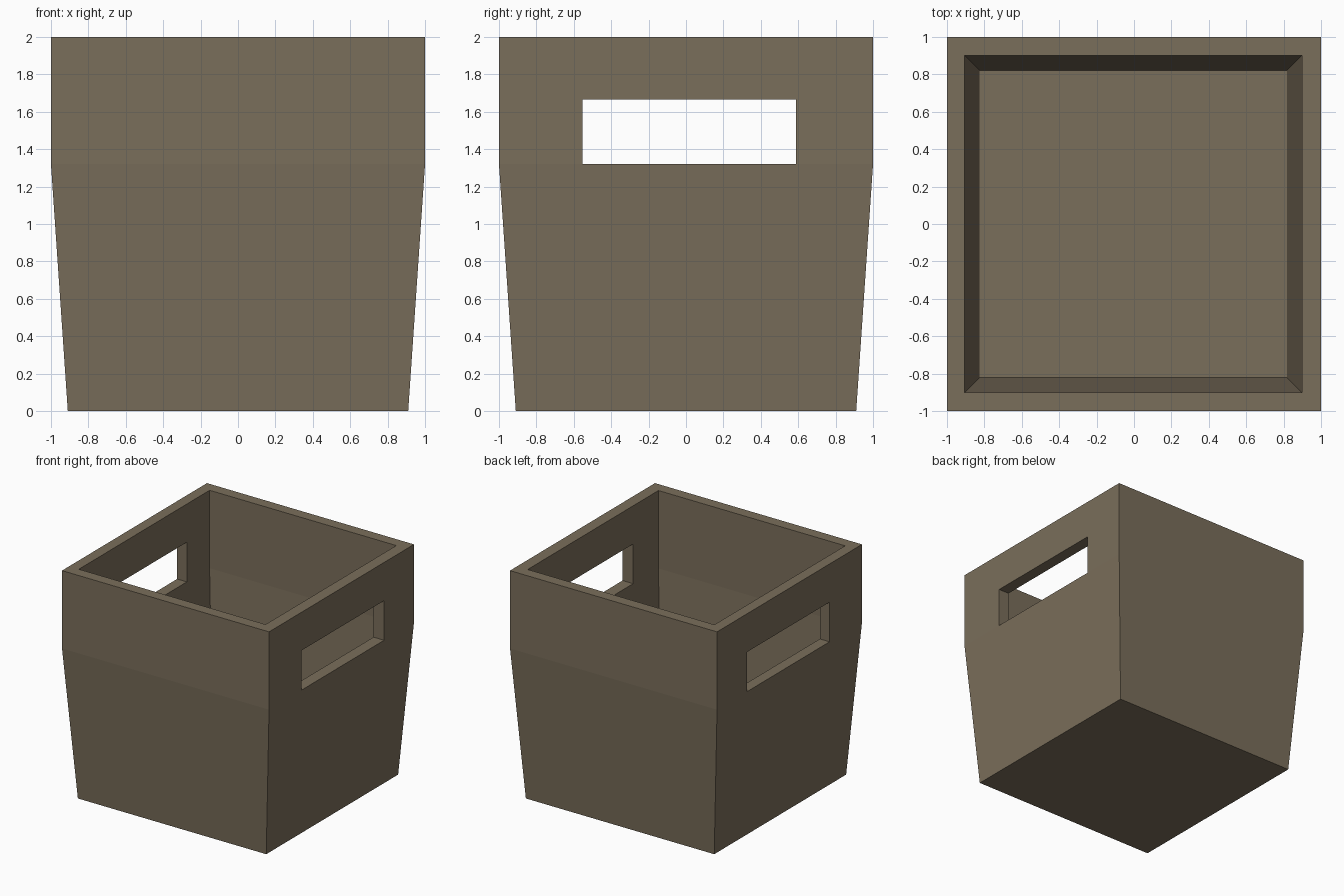
import bpy, bmesh

if "Cube" in bpy.data.objects:
    bpy.data.objects.remove(bpy.data.objects["Cube"])

KINK, TOP, FLOOR = 1.32, 2.0, 0.14
HOLE_Y, HOLE_Z = (-0.553, 0.588), (KINK, 1.666)

# Square rings from the outer base, over the rim, down to the inner floor:
# (half size, height, x offset)
rings = [(0.91, 0, 0), (1.0, KINK, 0), (1.0, TOP, 0),
         (0.902, TOP, -0.004), (0.902, KINK, -0.004), (0.821, FLOOR, -0.004)]

bm = bmesh.new()
loops = [[bm.verts.new((sx * h + ox, sy * h, z))
          for sx, sy in ((-1, -1), (1, -1), (1, 1), (-1, 1))]
         for h, z, ox in rings]
for a, b in zip(loops, loops[1:]):
    for i in range(4):
        j = (i + 1) % 4
        bm.faces.new((a[i], a[j], b[j], b[i]))
bm.faces.new(loops[0][::-1])   # underside
bm.faces.new(loops[-1])        # inner floor

# Handle holes: slice the walls, remove the window faces, line the openings
cuts = [((0, y, 0), (0, 1, 0)) for y in HOLE_Y] + [((0, 0, HOLE_Z[1]), (0, 0, 1))]
for co, no in cuts:
    bmesh.ops.bisect_plane(bm, geom=bm.verts[:] + bm.edges[:] + bm.faces[:],
                           dist=1e-5, plane_co=co, plane_no=no)
bm.normal_update()


def in_window(f):
    c = f.calc_center_median()
    return (abs(f.normal.x) > 0.9 and HOLE_Y[0] < c.y < HOLE_Y[1]
            and HOLE_Z[0] < c.z < HOLE_Z[1])


bmesh.ops.delete(bm, geom=[f for f in bm.faces if in_window(f)], context='FACES')
for side in (-1, 1):
    rim = [e for e in bm.edges if e.is_boundary and e.verts[0].co.x * side > 0]
    bmesh.ops.bridge_loops(bm, edges=rim)
bmesh.ops.recalc_face_normals(bm, faces=bm.faces[:])

mesh = bpy.data.meshes.new("storage_bin")
bm.to_mesh(mesh)
bm.free()
bin_obj = bpy.data.objects.new("storage_bin", mesh)
bpy.context.collection.objects.link(bin_obj)

# Single drab brown colour
mat = bpy.data.materials.new("drab brown")
mat.diffuse_color = (0.195, 0.156, 0.104, 1)
mat.use_nodes = True
mat.node_tree.nodes["Principled BSDF"].inputs["Base Color"].default_value = mat.diffuse_color
mesh.materials.append(mat)
